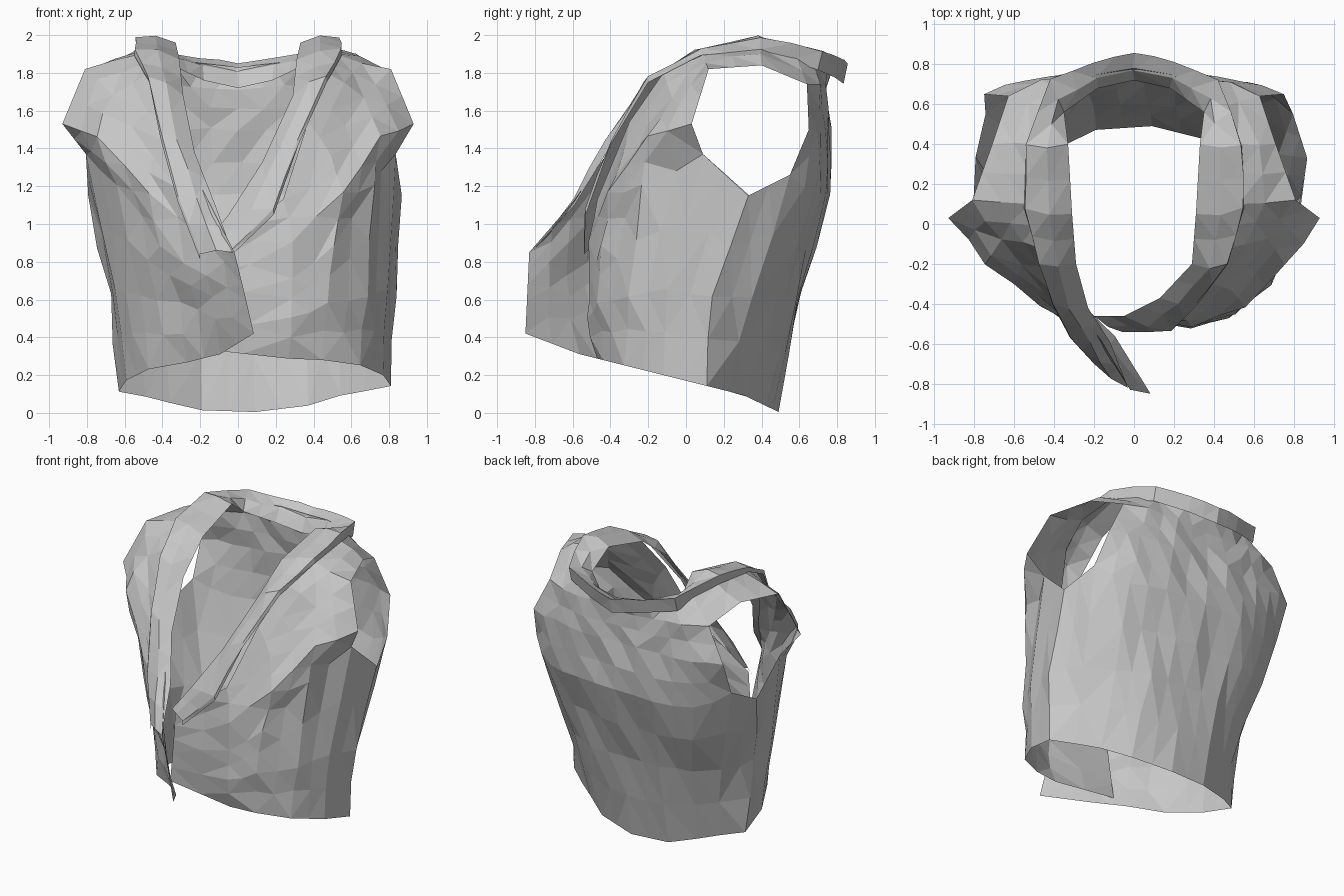
import bpy, bmesh, random
from mathutils import Vector

random.seed(4)
cube = bpy.data.objects.get("Cube")
if cube:
    bpy.data.objects.remove(cube, do_unlink=True)

# Single cloth colour
cloth = bpy.data.materials.new("grey_cloth")
cloth.use_nodes = True
GREY = (0.57, 0.57, 0.57, 1)
cloth.diffuse_color = GREY
cloth.node_tree.nodes["Principled BSDF"].inputs["Base Color"].default_value = GREY


def sheet(name, columns, crumple, hole=lambda c, r: False):
    """Crumpled faceted sheet through a grid of columns, skipping hole cells."""
    bm = bmesh.new()
    grid = [[bm.verts.new(p) for p in col] for col in columns]
    for c in range(len(grid) - 1):
        for r in range(len(grid[0]) - 1):
            if not hole(c, r):
                bm.faces.new((grid[c][r], grid[c][r + 1],
                              grid[c + 1][r + 1], grid[c + 1][r]))
    bmesh.ops.delete(bm, geom=[v for v in bm.verts if not v.link_faces],
                     context='VERTS')
    # Halve only the long edges, so that facets stay of similar size
    long_edges = [e for e in bm.edges if e.calc_length() > 0.2]
    bmesh.ops.subdivide_edges(bm, edges=long_edges, cuts=1, use_grid_fill=True)
    bm.normal_update()
    moves = []
    for v in bm.verts:
        if not v.is_boundary:
            slide = Vector([random.uniform(-1, 1) for _ in range(3)])
            moves.append((v, v.normal * random.uniform(-0.6, 1) * crumple
                          + slide * crumple * 0.6))
    for v, move in moves:
        v.co += move
    bmesh.ops.triangulate(bm, faces=bm.faces[:])
    mesh = bpy.data.meshes.new(name)
    bm.to_mesh(mesh)
    bm.free()
    mesh.materials.append(cloth)
    obj = bpy.data.objects.new(name, mesh)
    bpy.context.collection.objects.link(obj)
    return obj


def hem_z(y):
    return 0.17 - 0.25 * y if y < 0.28 else 0.24 - 0.48 * y


# Half-body rows, each running from beside the front edge to the centre back
hem = [(.18, -.47, .29), (.36, -.44, .28), (.56, -.33, .25), (.68, -.12, .2),
       (.72, .11, .14), (.58, .22, .11), (.45, .31, .09), (.28, .42, .04),
       (0, .49, 0)]
waist = [(.2, -.51, .5), (.39, -.46, .58), (.6, -.3, .62), (.71, -.1, .65),
         (.75, .13, .62), (.64, .35, .62), (.49, .48, .6), (.27, .57, .6),
         (0, .6, .6)]
chest = [(.22, -.52, .72), (.46, -.45, .88), (.67, -.22, 1.2), (.82, .09, 1.37),
         (.83, .33, 1.15), (.77, .55, 1.26), (.57, .67, 1.15), (.3, .74, 1.15),
         (0, .77, 1.15)]
upper = [(.23, -.51, .9), (.51, -.4, 1.16), (.75, -.2, 1.46), (.93, .03, 1.53),
         (.9, .35, 1.5), (.75, .65, 1.5), (.54, .71, 1.5), (.3, .75, 1.5),
         (0, .75, 1.5)]
shoulder = [(.23, -.48, 1.03), (.47, -.34, 1.36), (.66, -.08, 1.68),
            (.81, .12, 1.82), (.71, .4, 1.84), (.63, .64, 1.74),
            (.47, .7, 1.73), (.25, .73, 1.73), (0, .74, 1.72)]
neck = [(.2, -.47, 1.13), (.37, -.3, 1.54), (.47, -.12, 1.8), (.52, .1, 1.9),
        (.52, .4, 1.93), (.44, .58, 1.9), (.36, .67, 1.87), (.18, .75, 1.85),
        (0, .78, 1.83)]
rows = (hem, waist, chest, upper, shoulder, neck)


def lean(p):
    """The lower body swings slightly to the left."""
    return Vector((p.x + 0.09 * max(0, 1 - (p.z / 1.5) ** 2), p.y, p.z))


def half_body(side, edge_bottom, edge_top, push, twist):
    """Columns of one half; push moves the front out, twist the flank back."""
    bottom, top = Vector(edge_bottom), Vector(edge_top)
    columns = [[bottom.lerp(top, r / 5) for r in range(6)]]
    for c in range(len(hem)):
        col = [Vector((side * row[c][0], row[c][1], row[c][2])) for row in rows]
        for p in col:
            p.y += twist * abs(p.x) * max(0, 1 - p.z / 1.2)
            if c == 0:
                p.y -= push
        col[0].z = hem_z(col[0].y)
        columns.append(col)
    return [[lean(p) for p in col] for col in columns]


# Body with an open front; the right front flap swings forward
right_half = half_body(-1, (0, -.85, .42), (-.08, -.83, .85), .12, .19)
left_half = half_body(1, (-.3, -.46, .34), (-.22, -.48, .86), 0, 0)
body_columns = right_half + left_half[-2::-1]
last = len(body_columns) - 2


def armhole(c, r):
    return min(c, last - c) in (4, 5) and r in (2, 3)


sheet("jacket_body", body_columns, 0.016, armhole)

# Collar stations as (outer edge, inner edge), from the chest to the nape
collar_half = [((.47, -.2, 1.78), (.29, -.2, 1.68)),
               ((.55, .08, 1.93), (.31, .05, 1.87)),
               ((.54, .4, 1.99), (.33, .4, 1.96)),
               ((.42, .72, 1.91), (.35, .56, 1.84)),
               ((.2, .81, 1.88), (.18, .68, 1.76))]
nape = [((0, .86, 1.85), (0, .72, 1.72))]
right_lapel = [((-.2, -.7, .84), (-.03, -.82, .85)),
               ((-.32, -.57, 1.15), (-.12, -.59, 1.1)),
               ((-.41, -.4, 1.48), (-.23, -.42, 1.38))]
left_lapel = [((-.06, -.54, .84), (-.2, -.46, .86)),
              ((.19, -.53, 1.08), (-.05, -.46, 1.05)),
              ((.32, -.4, 1.45), (.13, -.37, 1.33))]


def mirrored(stations):
    return [tuple((-x, y, z) for x, y, z in pair) for pair in stations]


def collar_section(pair):
    """Folded strip: hanging outer fall, outer edge, ridge, inner edge."""
    outer, inner = Vector(pair[0]), Vector(pair[1])
    back = max(0, outer.y)
    fall = outer + Vector((0, -0.03 * back, -0.03 - 0.09 * back))
    ridge = (outer + inner) / 2 + Vector((0, -0.015, 0.015))
    return [fall, outer, ridge, inner]


stations = (right_lapel + mirrored(collar_half) + nape
            + collar_half[::-1] + left_lapel[::-1])
sheet("collar_and_lapels", [collar_section(s) for s in stations], 0.008)
